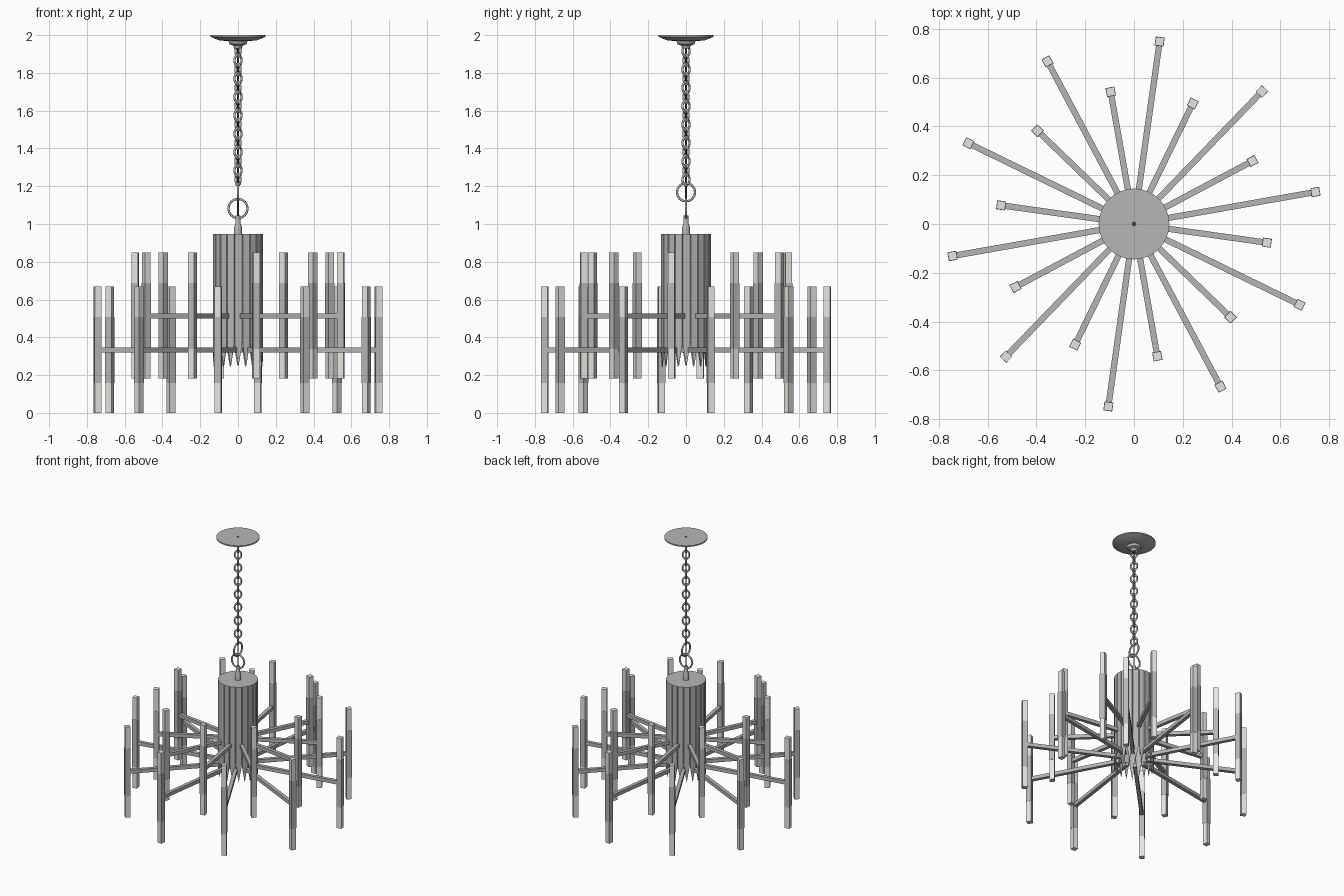
import bpy, bmesh, math
from mathutils import Matrix, Vector

if "Cube" in bpy.data.objects:
    bpy.data.objects.remove(bpy.data.objects["Cube"])


def material(name, rgb):
    m = bpy.data.materials.new(name)
    m.diffuse_color = (*rgb, 1)
    m.use_nodes = True
    m.node_tree.nodes["Principled BSDF"].inputs["Base Color"].default_value = m.diffuse_color
    return m


METAL = material("grey metal", (0.47, 0.47, 0.47))
GLASS = material("pale tube", (0.78, 0.78, 0.75))
DARK = material("dark cord", (0.06, 0.06, 0.06))


def finish(name, bm, mat, smooth=False):
    bmesh.ops.recalc_face_normals(bm, faces=bm.faces)
    me = bpy.data.meshes.new(name)
    bm.to_mesh(me)
    bm.free()
    me.materials.append(mat)
    ob = bpy.data.objects.new(name, me)
    bpy.context.collection.objects.link(ob)
    if smooth:
        bpy.context.view_layer.objects.active = ob
        ob.select_set(True)
        bpy.ops.object.shade_smooth_by_angle(angle=math.radians(25))
        ob.select_set(False)
    return ob


def box(name, mat, angle, r0, r1, w, z0, z1):
    """Box spanning r0..r1 along a radial direction."""
    bm = bmesh.new()
    bmesh.ops.create_cube(bm, size=1)
    bm.transform(Matrix.Rotation(angle, 4, 'Z')
                 @ Matrix.Translation(((r0 + r1) / 2, 0, (z0 + z1) / 2))
                 @ Matrix.Diagonal((r1 - r0, w, z1 - z0, 1)))
    return finish(name, bm, mat)


def lathe(name, mat, profile, n=32):
    """Turned part from (radius, height) points, capped at both ends."""
    bm = bmesh.new()
    rings = [[bm.verts.new((r * math.cos(2 * math.pi * i / n),
                            r * math.sin(2 * math.pi * i / n), z)) for i in range(n)]
             for r, z in profile]
    for a, b in zip(rings, rings[1:]):
        for i in range(n):
            j = (i + 1) % n
            bm.faces.new((a[i], a[j], b[j], b[i]))
    bm.faces.new(rings[0])
    bm.faces.new(rings[-1])
    return finish(name, bm, mat, True)


def ring(name, z, radius, thick, turn, stretch=1.0, segs=16):
    """Upright ring; stretched tall it becomes a chain link."""
    bpy.ops.mesh.primitive_torus_add(major_radius=radius, minor_radius=thick,
                                     major_segments=segs, minor_segments=8)
    ob = bpy.context.object
    ob.name = name
    ob.data.transform(Matrix.Translation((0, 0, z)) @ Matrix.Rotation(turn, 4, 'Z')
                      @ Matrix.Diagonal((1, 1, stretch, 1))
                      @ Matrix.Rotation(math.pi / 2, 4, 'X'))
    ob.data.materials.append(METAL)
    bpy.ops.object.shade_smooth_by_angle(angle=math.radians(60))
    ob.select_set(False)


# ceiling canopy
lathe("canopy", METAL, [(0.145, 2.0), (0.145, 1.991), (0.1, 1.972), (0.05, 1.968),
                        (0.045, 1.952), (0.025, 1.945), (0.02, 1.93)])
lathe("canopy_hole", DARK, [(0.01, 1.998), (0.01, 2.0005)], 12)

# chain, cord and hanging rings
count, top, bottom = 15, 1.915, 1.235
for i in range(count):
    z = top + (bottom - top) * i / (count - 1)
    ring("chain_link", z, 0.023, 0.006, math.radians(35 if i % 2 else 125), 1.3)
lathe("cord", DARK, [(0.004, 1.04), (0.004, 1.94)], 8)
ring("upper_ring", 1.168, 0.048, 0.006, math.pi / 2)
ring("lower_ring", 1.082, 0.051, 0.006, 0)

# stem on top of the drum
lathe("stem", METAL, [(0.022, 0.945), (0.021, 0.985), (0.014, 1.0), (0.012, 1.045)], 16)

# drum: 20 flat strips with pointed feet and grooves between, under a flat lid
N = 20
STEP = 2 * math.pi / N
OFFSET = math.radians(19)
R, R_GROOVE, Z_TOP, Z_NOTCH, Z_TIP = 0.134, 0.126, 0.945, 0.35, 0.245


def polar(r, a, z):
    return Vector((r * math.cos(a), r * math.sin(a), z))


bm = bmesh.new()
outline = []
for k in range(N):
    a = OFFSET + k * STEP
    l, r, groove = a - 0.42 * STEP, a + 0.42 * STEP, a + 0.5 * STEP
    tip = (polar(R, l, 0) + polar(R, r, 0)) / 2 + Vector((0, 0, Z_TIP))
    bm.faces.new([bm.verts.new(p) for p in (
        tip, polar(R, r, Z_NOTCH), polar(R, r, Z_TOP),
        polar(R, l, Z_TOP), polar(R, l, Z_NOTCH))])
    for s in (-1, 1):
        e, g = a + s * 0.42 * STEP, a + s * 0.5 * STEP
        bm.faces.new([bm.verts.new(p) for p in (
            polar(R, e, Z_NOTCH), polar(R_GROOVE, g, Z_NOTCH + 0.03),
            polar(R_GROOVE, g, Z_TOP), polar(R, e, Z_TOP))])
    outline += [(R, l), (R, r), (R_GROOVE, groove)]
bmesh.ops.remove_doubles(bm, verts=bm.verts, dist=1e-5)
drum = finish("drum_strips", bm, METAL)
solid = drum.modifiers.new("thickness", 'SOLIDIFY')
solid.thickness = 0.004
solid.offset = -1

bm = bmesh.new()
low = [bm.verts.new(polar(r, a, Z_TOP - 0.002)) for r, a in outline]
high = [bm.verts.new(polar(r, a, Z_TOP + 0.003)) for r, a in outline]
bm.faces.new(low)
bm.faces.new(high)
for k in range(len(low)):
    j = (k + 1) % len(low)
    bm.faces.new((low[k], low[j], high[j], high[k]))
finish("drum_lid", bm, METAL)

# two tiers of arms, each carrying a square upright tube with a middle sleeve
TIERS = [("outer", 10, 0.755, 0.332, 0.0, 0.668),
         ("inner", 28, 0.55, 0.512, 0.183, 0.848)]
W = 0.035
for tier, start, radius, z, z0, z1 in TIERS:
    for k in range(10):
        a = math.radians(start + 36 * k)
        box(tier + "_arm", METAL, a, 0.09, radius - W / 2, 0.025, z - 0.013, z + 0.013)
        parts = [("lower_tube", GLASS, z0, z - 0.175, W),
                 ("sleeve", METAL, z - 0.175, z + 0.175, W + 0.002),
                 ("upper_tube", GLASS, z + 0.175, z1, W)]
        for label, mat, b, t, w in parts:
            box(tier + "_" + label, mat, a, radius - w / 2, radius + w / 2, w, b, t)
